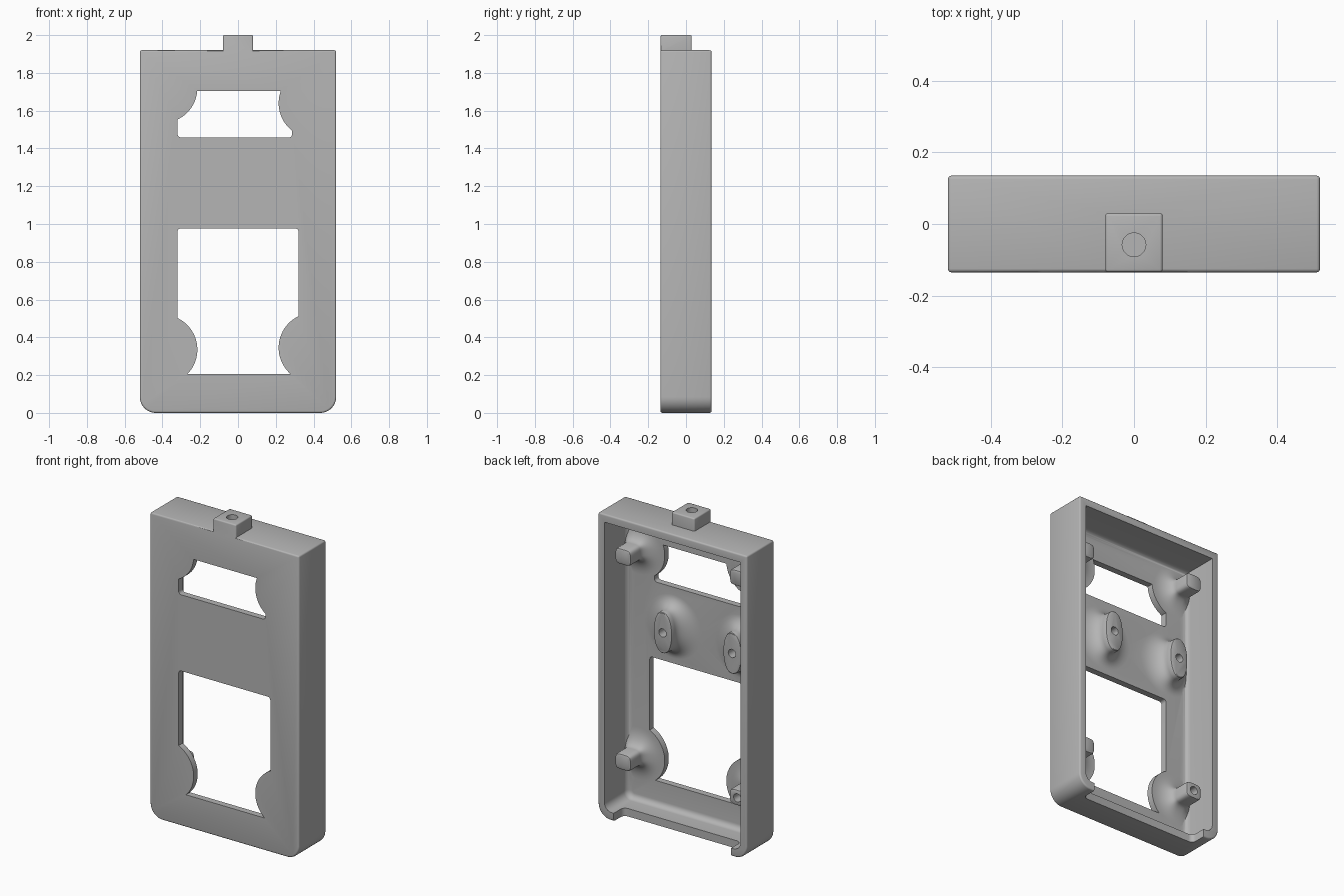
import bpy, bmesh, math
from mathutils import Matrix, Vector

if "Cube" in bpy.data.objects:
    bpy.data.objects.remove(bpy.data.objects["Cube"], do_unlink=True)

grey = bpy.data.materials.new("plain grey")
grey.use_nodes = True
colour = (0.46, 0.46, 0.46, 1)
grey.diffuse_color = colour
grey.node_tree.nodes["Principled BSDF"].inputs["Base Color"].default_value = colour


def finish(name, bm):
    bmesh.ops.recalc_face_normals(bm, faces=bm.faces)
    mesh = bpy.data.meshes.new(name)
    bm.to_mesh(mesh)
    bm.free()
    mesh.materials.append(grey)
    obj = bpy.data.objects.new(name, mesh)
    bpy.context.scene.collection.objects.link(obj)
    return obj


def bevel(bm, rule, radius, segments):
    edges = [e for e in bm.edges if rule(e)]
    bmesh.ops.bevel(bm, geom=edges, offset=radius, segments=segments,
                    profile=0.5, affect='EDGES', clamp_overlap=True)


def along_y(e):
    a, b = (v.co for v in e.verts)
    return abs(a.x - b.x) < 1e-5 and abs(a.z - b.z) < 1e-5


def sharp(e):
    return e.calc_face_angle(0) > 0.6


def box(name, lo, hi, *bevels):
    lo, hi = Vector(lo), Vector(hi)
    bm = bmesh.new()
    bmesh.ops.create_cube(bm, size=1)
    for v in bm.verts:
        v.co = Vector(h if c > 0 else l for c, l, h in zip(v.co, lo, hi))
    for rule, radius, segments in bevels:
        bevel(bm, rule, radius, segments)
    return finish(name, bm)


def cylinder(name, centre, radius, depth, axis='Y', sides=64):
    turn = Matrix.Rotation(math.pi / 2, 4, 'X') if axis == 'Y' else Matrix()
    bm = bmesh.new()
    bmesh.ops.create_cone(bm, cap_ends=True, segments=sides, radius1=radius,
                          radius2=radius, depth=depth,
                          matrix=Matrix.Translation(centre) @ turn)
    return finish(name, bm)


def combine(target, tool, operation):
    mod = target.modifiers.new(operation, 'BOOLEAN')
    mod.operation, mod.object, mod.solver = operation, tool, 'EXACT'
    bpy.context.view_layer.objects.active = target
    bpy.ops.object.modifier_apply(modifier=mod.name)
    bpy.data.objects.remove(tool, do_unlink=True)


def boss(x, z, width, height, top, base, flare, power, sides=48):
    """Raised post with a concave flare running out into the plate."""
    rings = [(1, -0.115)]
    for k in range(9):
        a = k / 8 * math.pi / 2
        rings.append((1 - math.sin(a), FLOOR + (1 - math.cos(a)) * flare))
    rings += [(0, top - 0.012), (-0.03, top - 0.003), (-0.08, top)]
    bm = bmesh.new()
    loops = []
    for blend, y in rings:
        loop = []
        for i in range(sides):
            a = 2 * math.pi * i / sides
            c, s = math.cos(a), math.sin(a)
            px = math.copysign(abs(c) ** power, c) * width / 2
            pz = math.copysign(abs(s) ** power, s) * height / 2
            px += (c * base - px) * blend
            pz += (s * base - pz) * blend
            loop.append(bm.verts.new((max(-0.5, min(0.5, x + px)), y, z + pz)))
        loops.append(loop)
    for lower, upper in zip(loops, loops[1:]):
        for i in range(sides):
            j = (i + 1) % sides
            bm.faces.new((lower[i], lower[j], upper[j], upper[i]))
    bm.faces.new(loops[0])
    bm.faces.new(loops[-1])
    return finish("boss", bm)


FRONT, BACK, FLOOR = -0.135, 0.135, -0.095
posts = [(-0.40, 1.72), (0.40, 1.64), (-0.40, 0.335), (0.40, 0.345)]
mounts = [(0.155, 1.21), (-0.33, 1.21)]


def low_corner(e):
    return along_y(e) and e.verts[0].co.z < 0.5


# Shell: outer body with a hollow open at the back
body = box("housing", (-0.52, FRONT, 0), (0.52, BACK, 1.92),
           (low_corner, 0.085, 10), (sharp, 0.01, 3))
cavity = box("cavity", (-0.475, FLOOR, 0.05), (0.475, 0.4, 1.87),
             (low_corner, 0.05, 8),
             (lambda e: all(v.co.y < FLOOR + 0.001 for v in e.verts), 0.035, 6))
combine(body, cavity, 'DIFFERENCE')

# Lowered bottom wall between the two corner lips
notch = box("notch", (-0.41, 0.035, -0.1), (0.41, 0.3, 0.1),
            (lambda e: all(v.co.y < 0.04 for v in e.verts)
             and abs(e.verts[0].co.x - e.verts[1].co.x) < 0.01, 0.03, 6))
combine(body, notch, 'DIFFERENCE')

# Windows, scalloped around the posts
for lo, hi in (((-0.32, -0.3, 1.458), (0.287, 0, 1.705)),
               ((-0.32, -0.3, 0.205), (0.32, 0, 0.977))):
    window = box("window", lo, hi, (along_y, 0.018, 5))
    for x, z in posts:
        if lo[2] - 0.05 < z < hi[2] + 0.05:
            pad = cylinder("pad", (x, -0.15, z), 0.185, 0.6)
            combine(window, pad, 'DIFFERENCE')
    combine(body, window, 'DIFFERENCE')

# Corner posts and central mounts
for x, z in posts:
    combine(body, boss(x, z, 0.11, 0.10, 0.06, 0.165, 0.06, 0.5), 'UNION')
for x, z in mounts:
    combine(body, boss(x, z, 0.13, 0.26, 0.013, 0.2, 0.075, 0.9), 'UNION')

# Top tab
tab = box("tab", (-0.08, FRONT + 0.0005, 1.89), (0.08, 0.03, 2.0),
          (lambda e: any(v.co.z > 1.95 for v in e.verts), 0.008, 3))
combine(body, tab, 'UNION')

# Screw holes
for x, z in mounts:
    combine(body, cylinder("hole", (x, 0.01, z), 0.026, 0.14, sides=32), 'DIFFERENCE')
x, z = posts[2]
combine(body, cylinder("hole", (x, 0.05, z), 0.026, 0.14, sides=32), 'DIFFERENCE')
combine(body, cylinder("hole", (0, -0.058, 2.0), 0.033, 0.16, 'Z', 32), 'DIFFERENCE')

# Smooth the curves, keep the creases
bpy.ops.object.select_all(action='DESELECT')
body.select_set(True)
bpy.context.view_layer.objects.active = body
bpy.ops.object.shade_smooth_by_angle(angle=math.radians(35))
